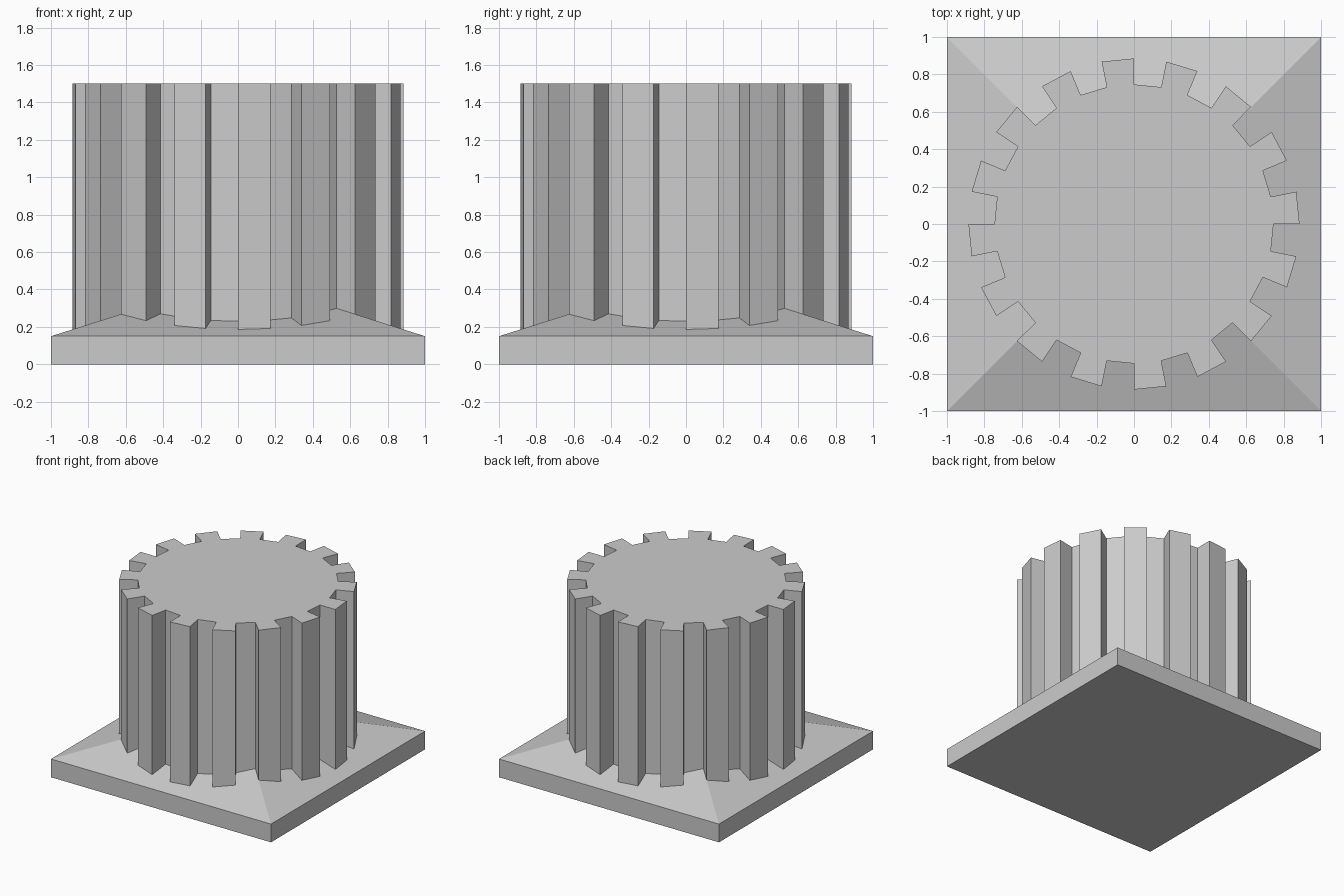
import bpy, bmesh
from math import sin, cos, radians, sqrt

if "Cube" in bpy.data.objects:
    bpy.data.objects.remove(bpy.data.objects["Cube"])

STEPS = 32                 # 16 teeth and 16 gaps
R_OUT, R_IN = 0.885, 0.746
Z_EDGE, Z_APEX, Z_TOP = 0.15, 0.465, 1.5


def make_object(name, bm):
    bmesh.ops.recalc_face_normals(bm, faces=bm.faces)
    mesh = bpy.data.meshes.new(name)
    bm.to_mesh(mesh)
    bm.free()
    obj = bpy.data.objects.new(name, mesh)
    bpy.context.collection.objects.link(obj)
    return obj


def extrude_up(bm, points, z0, z1):
    """Closed prism from a 2D outline; returns the top face."""
    face = bm.faces.new([bm.verts.new((x, y, z0)) for x, y in points])
    geom = bmesh.ops.extrude_face_region(bm, geom=[face], use_keep_orig=True)["geom"]
    verts = [g for g in geom if isinstance(g, bmesh.types.BMVert)]
    bmesh.ops.translate(bm, verts=verts, vec=(0, 0, z1 - z0))
    return next(g for g in geom if isinstance(g, bmesh.types.BMFace))


# Square base with a shallow pyramid on top
bm = bmesh.new()
top = extrude_up(bm, [(-1, -1), (1, -1), (1, 1), (-1, 1)], 0, Z_EDGE)
apex = bmesh.ops.poke(bm, faces=[top])["verts"][0]
apex.co.z = Z_APEX
make_object("base", bm)

# Toothed column rising from the base
outline = []
for k in range(STEPS):
    r = R_OUT if k % 2 == 0 else R_IN
    for a in (radians(k * 360 / STEPS), radians((k + 1) * 360 / STEPS)):
        outline.append((r * cos(a), r * sin(a)))
bm = bmesh.new()
extrude_up(bm, outline, Z_EDGE, Z_TOP)
make_object("toothed_column", bm)
